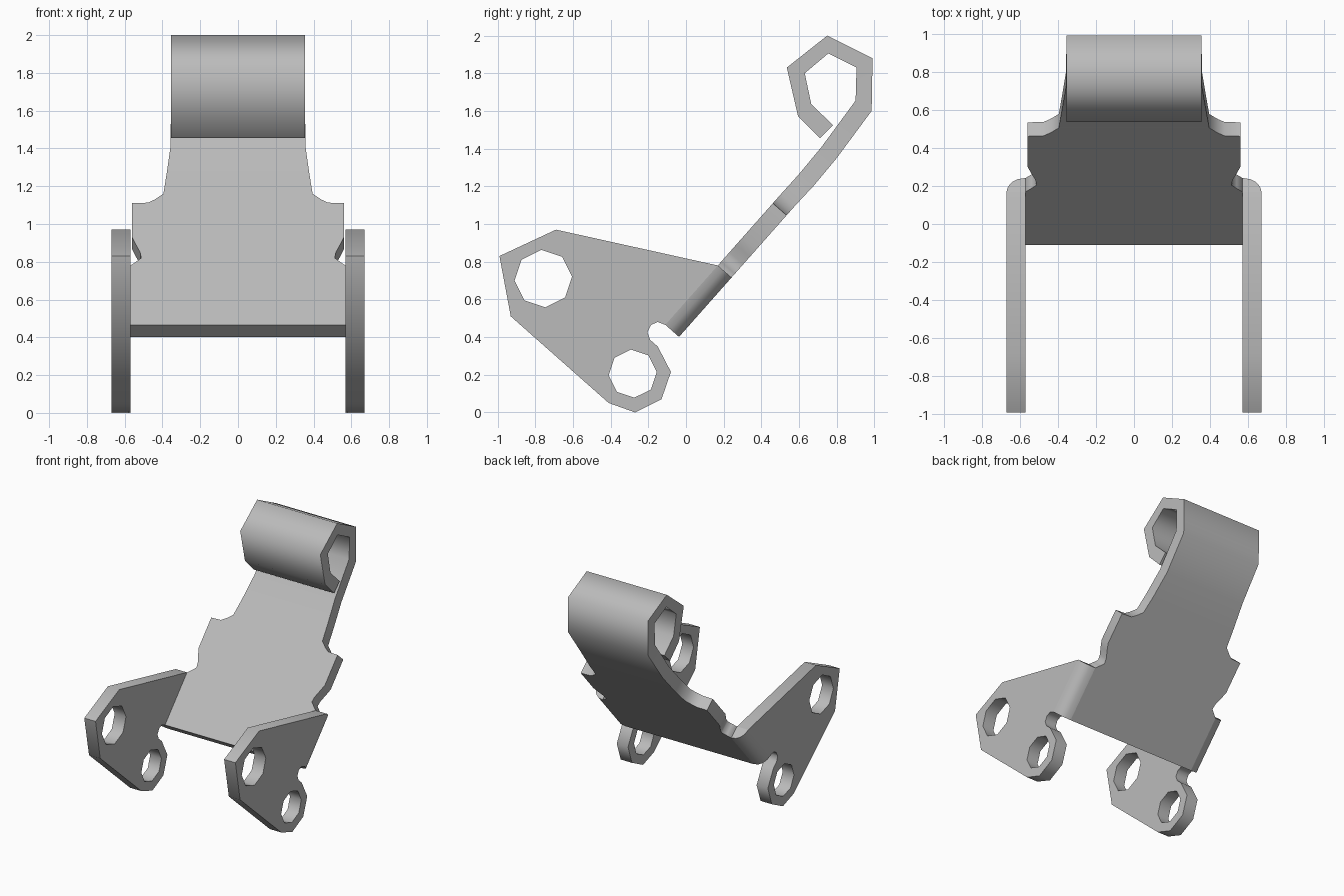
import bpy, bmesh, math
from mathutils import Vector

cube = bpy.data.objects.get("Cube")
if cube:
    bpy.data.objects.remove(cube, do_unlink=True)

GREY = (0.5, 0.5, 0.5, 1.0)
metal = bpy.data.materials.new("grey_metal")
metal.use_nodes = True
metal.diffuse_color = GREY
metal.node_tree.nodes["Principled BSDF"].inputs["Base Color"].default_value = GREY


def finish(name, bm, mirrored=False):
    """Turn a bmesh into a smooth-by-angle object, optionally mirrored in x."""
    bmesh.ops.recalc_face_normals(bm, faces=bm.faces)
    mesh = bpy.data.meshes.new(name)
    bm.to_mesh(mesh)
    bm.free()
    mesh.materials.append(metal)
    mesh.shade_smooth()
    mesh.set_sharp_from_angle(angle=math.radians(75))
    obj = bpy.data.objects.new(name, mesh)
    bpy.context.collection.objects.link(obj)
    if mirrored:
        obj.modifiers.new("Mirror", 'MIRROR').use_mirror_merge = False
    return obj


def loft(rings):
    """Skin a list of equal-length rings and cap both ends."""
    bm = bmesh.new()
    loops = [[bm.verts.new(p) for p in ring] for ring in rings]
    n = len(loops[0])
    for a, b in zip(loops, loops[1:]):
        for i in range(n):
            j = (i + 1) % n
            bm.faces.new((a[i], a[j], b[j], b[i]))
    bm.faces.new(loops[0])
    bm.faces.new(loops[-1])
    return bm


def on_slope(z):
    """Front-surface point of the straight leaf at height z, as (y, z)."""
    return (-0.11 + (z - 0.465) * 0.885, z)


THICK = Vector((0.073, -0.064))   # front to rear of the leaf in (y, z)

# Leaf: straight part with side notches and shoulders (height, half width)
stations = []
for z, w in [(0.465, 0.57), (0.78, 0.57), (0.80, 0.54), (0.82, 0.512),
             (0.85, 0.518), (0.89, 0.54), (0.93, 0.56), (1.11, 0.56),
             (1.113, 0.475), (1.13, 0.44), (1.16, 0.395)]:
    front = Vector(on_slope(z))
    stations.append((front, front + THICK, w))

# Leaf: bent neck and rolled knuckle (inner point, outer point, half width)
for inner, outer, w in [((0.60, 1.265), (0.675, 1.20), 0.378),
                        ((0.72, 1.41), (0.80, 1.35), 0.357),
                        ((0.90, 1.655), (0.985, 1.60), 0.355),
                        ((0.905, 1.83), (0.99, 1.88), 0.355),
                        ((0.755, 1.905), (0.75, 2.0), 0.355),
                        ((0.63, 1.80), (0.535, 1.83), 0.355),
                        ((0.665, 1.635), (0.595, 1.57), 0.355),
                        ((0.78, 1.525), (0.71, 1.455), 0.355)]:
    stations.append((inner, outer, w))

finish("rolled_leaf", loft([[(-w, *f), (w, *f), (w, *r), (-w, *r)]
                            for f, r, w in stations]))

# Folded corners joining the leaf to the side plates (x, share of thickness)
section = [(0.57, 0), (0.67, 0), (0.662, 0.38), (0.64, 0.72), (0.61, 0.92), (0.57, 1)]
finish("corner_bend", loft([[(x, *(Vector(on_slope(z)) + THICK * d)) for x, d in section]
                            for z in (0.465, 0.78)]), mirrored=True)


def octagon(y, z, r):
    return [(y + r * math.cos(a), z + r * math.sin(a))
            for a in (math.radians(4 + 45 * i) for i in range(8))]


# Side plates with two pin holes and a relief cut beside the fold
outline = [(-0.99, 0.83), (-0.69, 0.97), on_slope(0.78), on_slope(0.465),
           (-0.15, 0.48), (-0.185, 0.465), (-0.205, 0.425), (-0.19, 0.385),
           (-0.15, 0.35), (-0.08, 0.215), (-0.13, 0.07), (-0.27, 0.0),
           (-0.41, 0.05), (-0.93, 0.51)]
bm = bmesh.new()
edges = []
for loop in (outline, octagon(-0.757, 0.71, 0.153), octagon(-0.283, 0.206, 0.128)):
    verts = [bm.verts.new((0.57, y, z)) for y, z in loop]
    edges += [bm.edges.new((v, verts[i - 1])) for i, v in enumerate(verts)]
bmesh.ops.triangle_fill(bm, edges=edges, use_beauty=True)
grown = bmesh.ops.extrude_face_region(bm, geom=bm.faces[:], use_keep_orig=True)
bmesh.ops.translate(bm, vec=(0.10, 0, 0),
                    verts=[g for g in grown["geom"] if isinstance(g, bmesh.types.BMVert)])
finish("side_plate", bm, mirrored=True)
